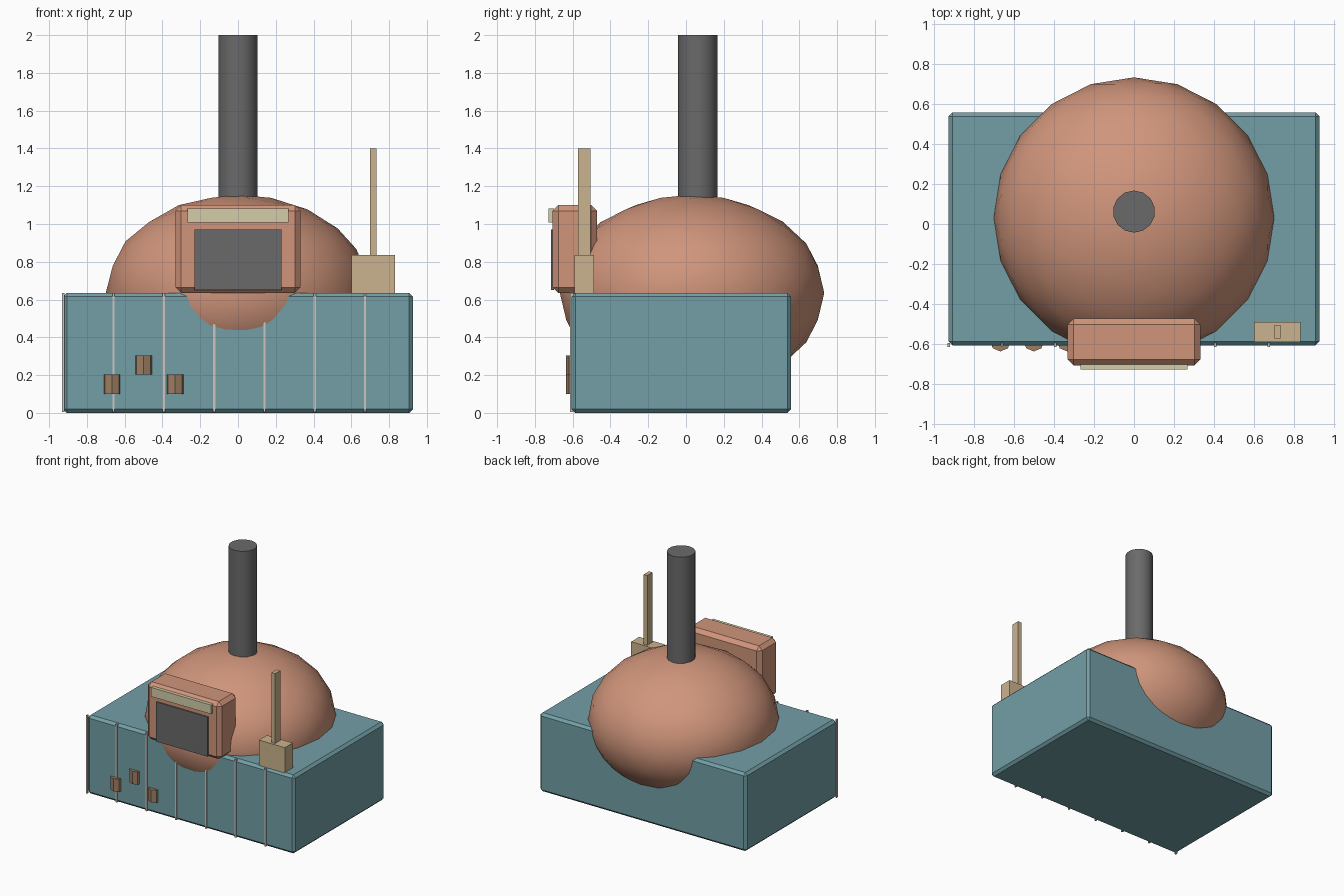
import bpy, math

if "Cube" in bpy.data.objects:
    bpy.data.objects.remove(bpy.data.objects["Cube"])


def material(name, rgb):
    """Flat material from an sRGB 0-255 colour."""
    lin = [((c / 255 + 0.055) / 1.055) ** 2.4 for c in rgb]
    m = bpy.data.materials.new(name)
    m.diffuse_color = (*lin, 1)
    m.use_nodes = True
    m.node_tree.nodes["Principled BSDF"].inputs["Base Color"].default_value = m.diffuse_color
    return m


TEAL = material("teal stone", (114, 159, 166))
CLAY = material("terracotta clay", (208, 149, 123))
DARK = material("dark grey iron", (106, 106, 106))
TAN = material("light wood", (203, 179, 142))
CREAM = material("cream trim", (213, 205, 168))
BROWN = material("brown wood", (156, 126, 99))
GROUT = material("pale grout", (205, 198, 192))


def finish(name, mat, bevel=0.0, smooth=False):
    ob = bpy.context.object
    ob.name = ob.data.name = name
    ob.data.materials.append(mat)
    if bevel:
        mod = ob.modifiers.new("chamfer", 'BEVEL')
        mod.width = bevel
        mod.segments = 1
    if smooth:
        bpy.ops.object.shade_smooth_by_angle(angle=math.radians(40))
    return ob


def box(name, mat, x, y, z, bevel=0.0):
    """Box from (min, max) ranges."""
    bpy.ops.mesh.primitive_cube_add(
        size=1, location=[(a + b) / 2 for a, b in (x, y, z)])
    ob = bpy.context.object
    ob.scale = [b - a for a, b in (x, y, z)]
    bpy.ops.object.transform_apply(location=False, rotation=False, scale=True)
    return finish(name, mat, bevel)


def post(name, mat, sides, r, x, y, z, smooth=False):
    """Upright cylinder with a vertex facing the front."""
    bpy.ops.mesh.primitive_cylinder_add(
        vertices=sides, radius=r, depth=z[1] - z[0],
        location=(x, y, (z[0] + z[1]) / 2))
    return finish(name, mat, smooth=smooth)


# Base block with thin joint lines on the front
box("base", TEAL, (-0.926, 0.926), (-0.606, 0.557), (0, 0.635), 0.02)
for i in range(7):
    x = -0.925 + i * 0.2662
    box(f"joint_{i + 1}", GROUT, (x - 0.006, x + 0.006),
        (-0.613, -0.595), (0.004, 0.635))

# Domed oven body
bpy.ops.mesh.primitive_ico_sphere_add(subdivisions=3, radius=1,
                                      location=(0, 0.032, 0.635))
bpy.context.object.scale = (0.70, 0.70, 0.52)
bpy.ops.object.transform_apply(location=False, rotation=False, scale=True)
finish("dome", CLAY, smooth=True)

# Chimney
post("chimney", DARK, 14, 0.105, 0, 0.062, (1.05, 2.0), smooth=True)

# Oven mouth with opening and trim
box("mouth_surround", CLAY, (-0.331, 0.331), (-0.706, -0.472),
    (0.635, 1.10), 0.03)
box("mouth_opening", DARK, (-0.23, 0.23), (-0.716, -0.70), (0.65, 0.97))
box("mouth_trim", CREAM, (-0.267, 0.267), (-0.727, -0.70), (1.008, 1.082))

# Tool block and upright handle
box("tool_block", TAN, (0.60, 0.832), (-0.59, -0.488), (0.63, 0.836))
box("tool_handle", TAN, (0.70, 0.732), (-0.572, -0.505), (0.83, 1.40))

# Short logs set in the front of the base
for i, (x, z) in enumerate(((-0.667, 0.10), (-0.50, 0.203), (-0.333, 0.10))):
    post(f"log_{i + 1}", BROWN, 8, 0.053, x, -0.583, (z, z + 0.102))
